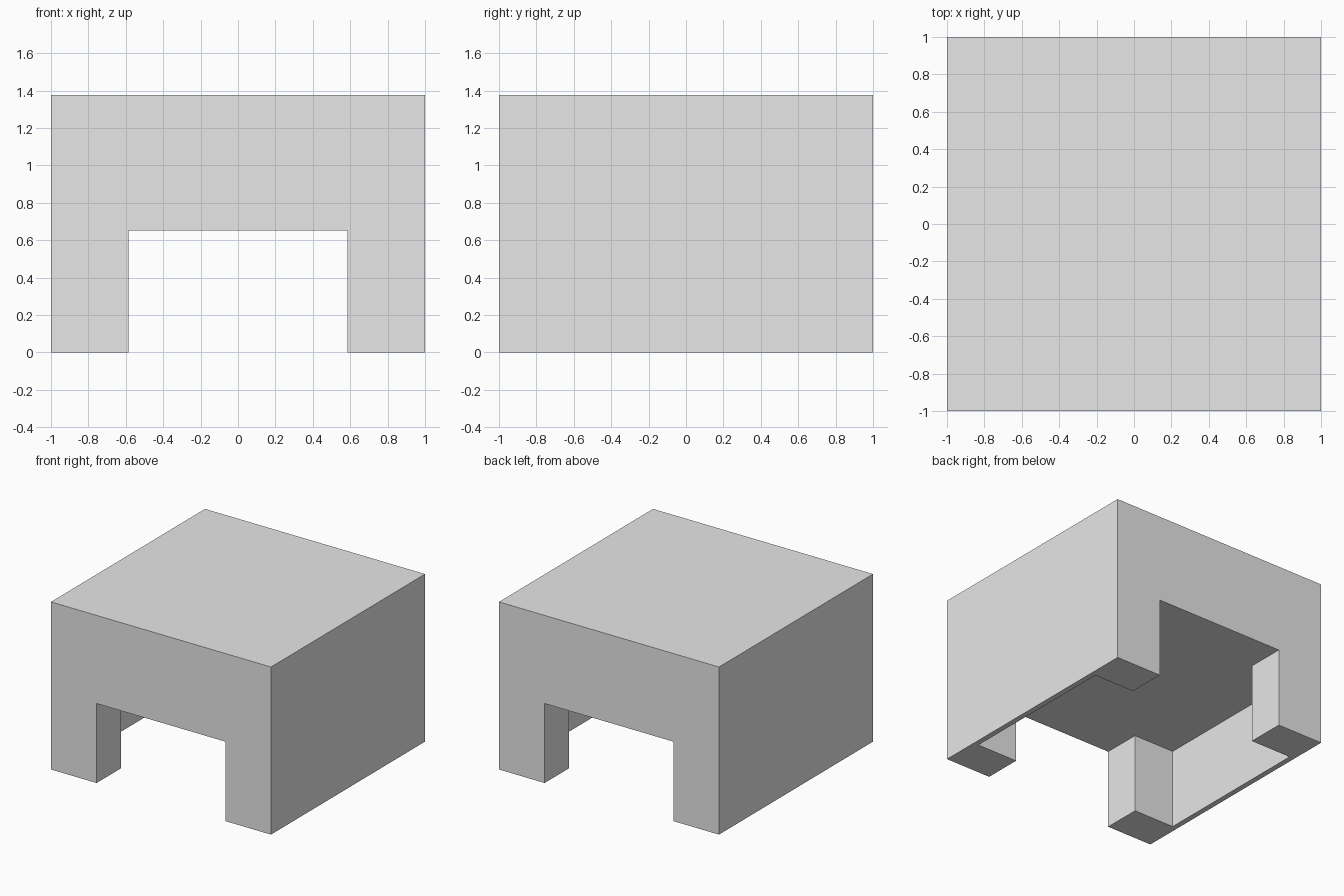
import bpy
import bmesh

cube = bpy.data.objects.get("Cube")
if cube:
    bpy.data.objects.remove(cube, do_unlink=True)

HEIGHT = 1.377        # overall height
CLEARANCE = 0.653     # underside of the thick top
OPENING = 0.585       # half width of the end openings
BAY_X, BAY_Y = 0.955, 0.685   # half size of the space between the legs


def prism(name, outline, bottom, top):
    """Extrude a flat outline straight up into a solid."""
    bm = bmesh.new()
    base = bm.faces.new([bm.verts.new((x, y, bottom)) for x, y in outline])
    side = bmesh.ops.extrude_face_region(bm, geom=[base])["geom"]
    verts = [v for v in side if isinstance(v, bmesh.types.BMVert)]
    bmesh.ops.translate(bm, verts=verts, vec=(0, 0, top - bottom))
    bmesh.ops.recalc_face_normals(bm, faces=bm.faces)
    mesh = bpy.data.meshes.new(name)
    bm.to_mesh(mesh)
    bm.free()
    obj = bpy.data.objects.new(name, mesh)
    bpy.context.collection.objects.link(obj)
    return obj


# Single plain material
grey = bpy.data.materials.new("light_grey")
grey.use_nodes = True
grey.diffuse_color = (0.8, 0.8, 0.8, 1)
grey.node_tree.nodes["Principled BSDF"].inputs["Base Color"].default_value = (0.8, 0.8, 0.8, 1)

# Solid block: thick top, corner legs and thin side walls
body = prism("table_block", [(-1, -1), (1, -1), (1, 1), (-1, 1)], 0, HEIGHT)
body.data.materials.append(grey)

# Cross-shaped hollow: passage from end to end, widened between the legs
half = [(OPENING, -1.1), (OPENING, -BAY_Y), (BAY_X, -BAY_Y),
        (BAY_X, BAY_Y), (OPENING, BAY_Y), (OPENING, 1.1)]
cross = half + [(-x, y) for x, y in reversed(half)]
cutter = prism("hollow_cutter", cross, -0.1, CLEARANCE)
cutter.hide_render = True

cut = body.modifiers.new("hollow", 'BOOLEAN')
cut.operation = 'DIFFERENCE'
cut.solver = 'EXACT'
cut.object = cutter

# Bake the cut and discard the helper
bpy.context.view_layer.objects.active = body
body.select_set(True)
bpy.ops.object.modifier_apply(modifier=cut.name)
bpy.data.objects.remove(cutter, do_unlink=True)
